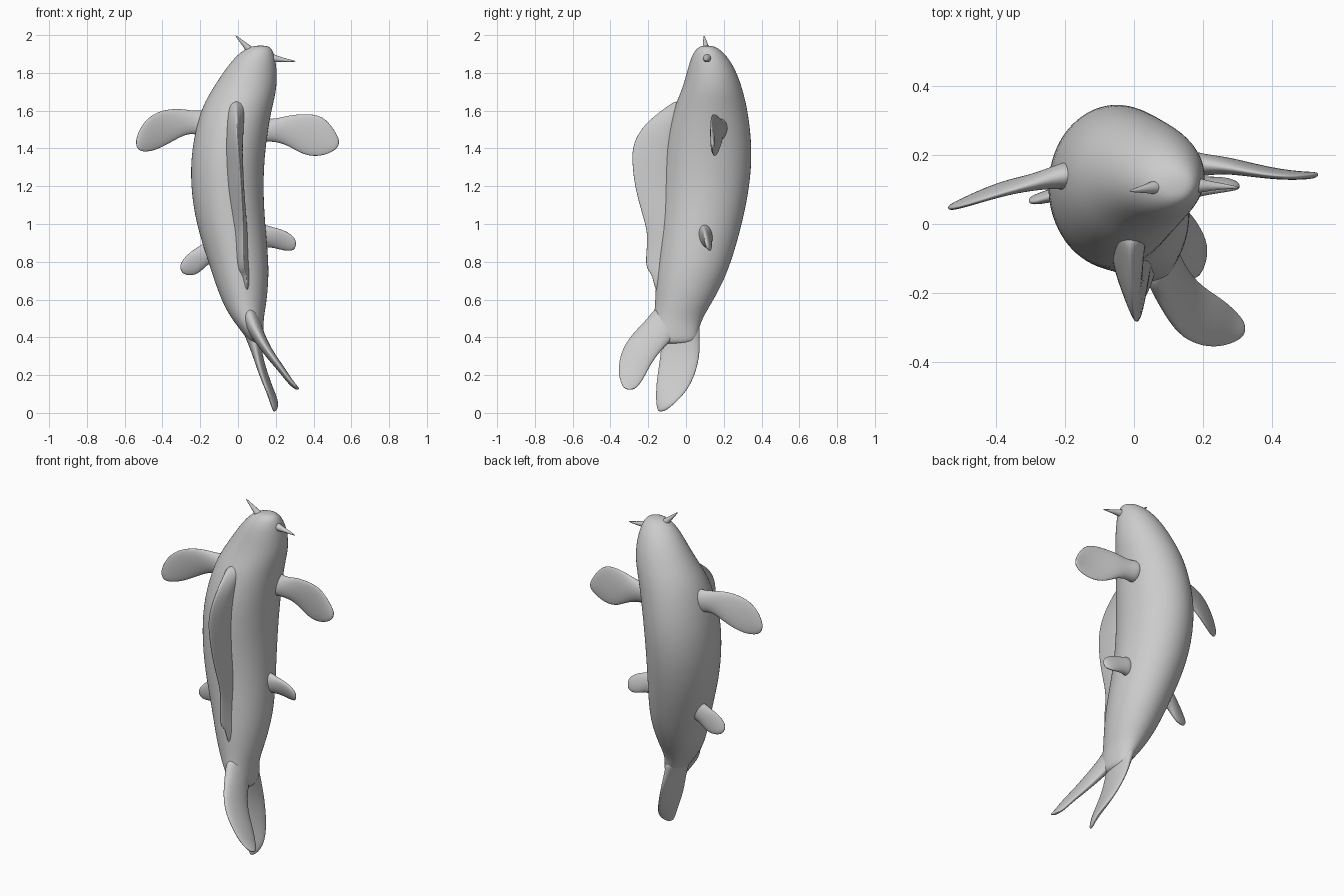
import bpy, bmesh
from math import cos, sin, pi
from mathutils import Vector as V


def loft(name, rings, levels=2):
    """Skin a closed tube through rings of points and smooth it."""
    bm = bmesh.new()
    vr = [[bm.verts.new(p) for p in ring] for ring in rings]
    n = len(vr[0])
    for a, b in zip(vr, vr[1:]):
        for i in range(n):
            j = (i + 1) % n
            bm.faces.new((a[i], a[j], b[j], b[i]))
    bm.faces.new(vr[0][::-1])
    bm.faces.new(vr[-1])
    bmesh.ops.recalc_face_normals(bm, faces=bm.faces)
    me = bpy.data.meshes.new(name)
    bm.to_mesh(me)
    bm.free()
    for p in me.polygons:
        p.use_smooth = True
    ob = bpy.data.objects.new(name, me)
    bpy.context.collection.objects.link(ob)
    mod = ob.modifiers.new("smooth", 'SUBSURF')
    mod.levels = mod.render_levels = levels
    return ob


def ellipse(c, a, b, n, taper=0.0, k=1.0):
    """Ring around c with half axes a and b; taper thins the +a side."""
    return [c + a * cos(t) * k + b * sin(t) * k * (1 - taper * cos(t))
            for t in (2 * pi * i / n for i in range(n))]


def fin(name, rows, normal, taper=0.0):
    """rows: (edge point, opposite edge point, half thickness)."""
    rings = []
    for p, q, th in rows:
        p, q = V(p), V(q)
        rings.append(ellipse((p + q) / 2, (p - q) / 2,
                             V(normal).normalized() * th, 12, taper, 1.04))
    return loft(name, rings)


# Body: z, xmin, xmax, ymin, ymax
body = [
    (1.945, .09, .15, .085, .135), (1.93, .04, .18, .055, .175),
    (1.88, -.02, .197, .025, .225), (1.8, -.08, .207, .005, .27),
    (1.7, -.145, .203, -.025, .303), (1.6, -.20, .175, -.07, .327),
    (1.4, -.247, .143, -.12, .352), (1.2, -.252, .132, -.13, .338),
    (1.0, -.222, .143, -.138, .297), (.8, -.157, .163, -.15, .24),
    (.68, -.118, .16, -.16, .19), (.58, -.08, .15, -.163, .135),
    (.5, -.035, .135, -.17, .085), (.43, .02, .135, -.18, .065),
    (.36, .07, .135, -.15, .05),
]
loft("body", [ellipse(V(((a + b) / 2, (c + d) / 2, z)), V(((b - a) / 2, 0, 0)),
                      V((0, (d - c) / 2, 0)), 20, 0, 1.015)
              for z, a, b, c, d in body])

# Dorsal fin: z, x at crest, x at base, crest y
dorsal = [
    (1.66, -.01, .0, -.05), (1.6, -.01, -.01, -.13), (1.53, -.005, -.02, -.22),
    (1.43, .0, -.03, -.283), (1.33, .01, -.035, -.287), (1.2, .018, -.035, -.272),
    (1.08, .025, -.02, -.24), (.97, .03, -.01, -.207), (.9, .028, .0, -.205),
    (.8, .03, .01, -.215), (.755, .035, .02, -.205), (.73, .045, .025, -.175),
    (.62, .05, .035, -.165),
]
fin("dorsal_fin", [((x, y, z), (xb, .0, z - .02), .04) for z, x, xb, y in dorsal],
    (1, 0, 0), .65)

# Pectoral fins
fin("pectoral_fin_left", [
    ((-.15, .14, 1.61), (-.15, .14, 1.43), .055),
    ((-.22, .135, 1.595), (-.22, .14, 1.48), .035),
    ((-.29, .115, 1.61), (-.28, .13, 1.475), .024),
    ((-.38, .09, 1.61), (-.35, .125, 1.435), .018),
    ((-.47, .06, 1.575), (-.43, .10, 1.392), .014),
    ((-.525, .045, 1.50), (-.49, .07, 1.38), .012),
    ((-.545, .045, 1.43), (-.53, .05, 1.39), .008)], (-.25, 1, .15))
fin("pectoral_fin_right", [
    ((.11, .19, 1.57), (.11, .17, 1.43), .055),
    ((.18, .17, 1.55), (.18, .17, 1.44), .035),
    ((.26, .165, 1.575), (.26, .18, 1.42), .024),
    ((.36, .145, 1.585), (.34, .165, 1.367), .018),
    ((.45, .135, 1.575), (.42, .15, 1.355), .014),
    ((.51, .14, 1.5), (.49, .14, 1.375), .012),
    ((.54, .145, 1.44), (.53, .14, 1.405), .008)], (.1, 1, .1))

# Pelvic fins
fin("pelvic_fin_left", [
    ((-.12, .10, .94), (-.09, .10, .79), .05),
    ((-.19, .09, .89), (-.155, .11, .80), .03),
    ((-.25, .075, .855), (-.20, .10, .74), .02),
    ((-.295, .06, .81), (-.25, .09, .725), .015),
    ((-.31, .065, .77), (-.295, .075, .735), .009)], (-.3, 1, .2))
fin("pelvic_fin_right", [
    ((.10, .09, 1.01), (.10, .11, .87), .05),
    ((.17, .09, .985), (.17, .12, .88), .03),
    ((.23, .095, .973), (.22, .13, .865), .02),
    ((.285, .10, .945), (.27, .13, .855), .015),
    ((.31, .105, .91), (.305, .115, .865), .009)], (.2, 1, .3))

# Forked tail
fin("tail_lobe_upper", [
    ((.05, -.15, .58), (.07, .0, .48), .05),
    ((.07, -.20, .50), (.10, -.05, .41), .045),
    ((.10, -.27, .435), (.14, -.125, .34), .033),
    ((.145, -.335, .35), (.19, -.18, .27), .026),
    ((.22, -.36, .25), (.25, -.215, .20), .02),
    ((.28, -.35, .165), (.29, -.25, .14), .016),
    ((.325, -.325, .125), (.32, -.285, .12), .009)], (1, .5, .5))
fin("tail_lobe_lower", [
    ((.05, .08, .50), (.06, -.13, .47), .05),
    ((.08, .07, .41), (.085, -.13, .38), .038),
    ((.105, .075, .32), (.10, -.135, .3), .026),
    ((.14, .055, .22), (.125, -.152, .20), .021),
    ((.18, .01, .12), (.16, -.16, .11), .018),
    ((.215, -.06, .05), (.18, -.157, .04), .015),
    ((.20, -.11, .008), (.19, -.148, .004), .008)], (1, .15, .35))

# Barbels and lips
def barbel(name, pts):
    pts = [(V(p), r) for p, r in pts]
    d = (pts[-1][0] - pts[0][0]).normalized()
    s = d.cross(V((0, 1, 0))).normalized()
    loft(name, [ellipse(p, s * r, d.cross(s) * r, 8) for p, r in pts], 1)


barbel("barbel_left", [((.09, .11, 1.89), .035), ((.05, .105, 1.935), .018),
                       ((.02, .10, 1.965), .011), ((-.015, .095, 2.0), .002)])
barbel("barbel_right", [((.16, .115, 1.88), .035), ((.20, .11, 1.875), .019),
                        ((.25, .11, 1.867), .011), ((.31, .105, 1.86), .002)])
